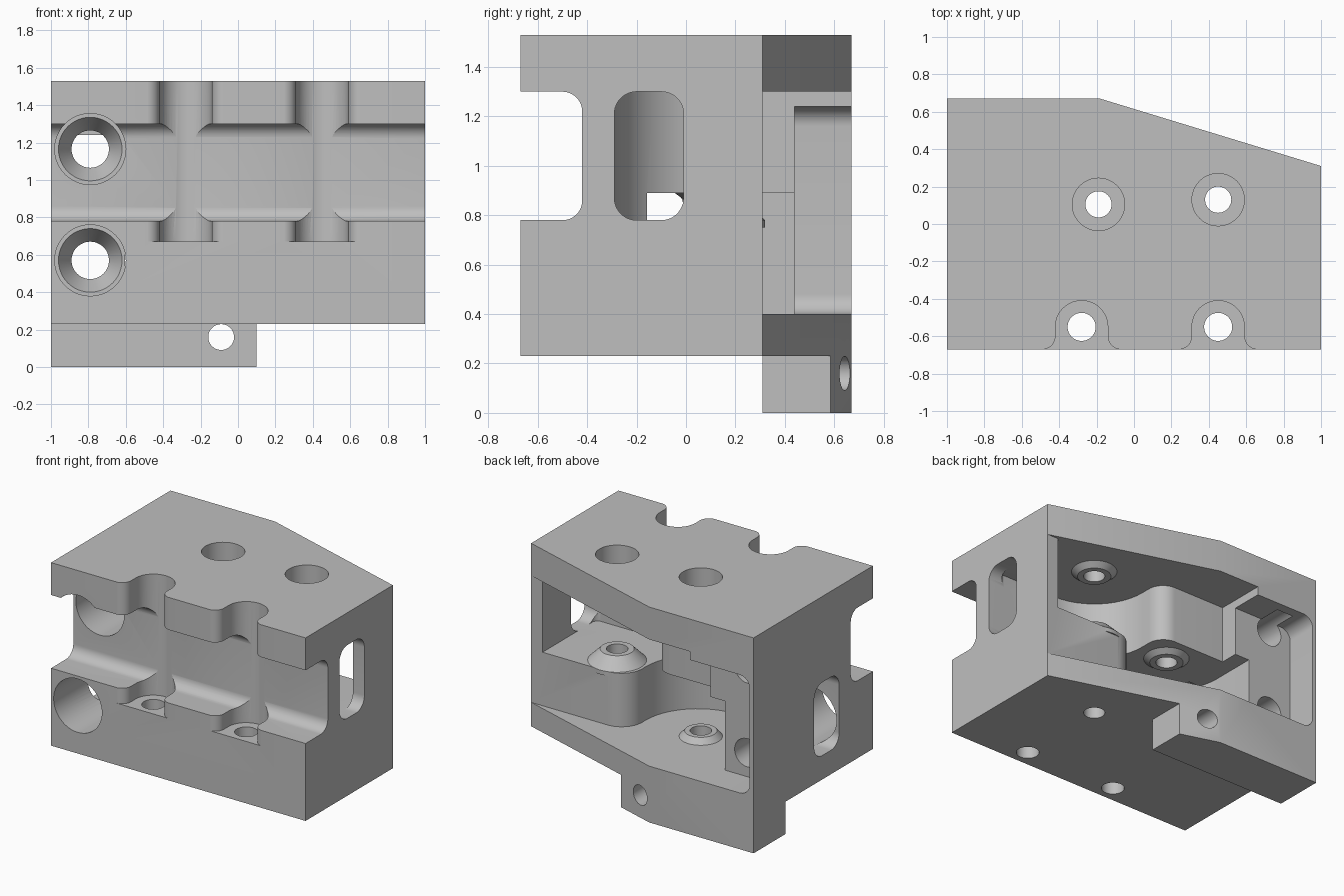
import bpy, bmesh, math
from mathutils import Vector, Matrix

if "Cube" in bpy.data.objects:
    bpy.data.objects.remove(bpy.data.objects["Cube"])

grey = bpy.data.materials.new("machined grey")
grey.use_nodes = True
colour = (0.52, 0.52, 0.52, 1)
grey.diffuse_color = colour
grey.node_tree.nodes["Principled BSDF"].inputs["Base Color"].default_value = colour


def rounded(points, steps=12):
    """Outline with each (a, b, radius) corner turned into an arc."""
    out = []
    n = len(points)
    for i, p in enumerate(points):
        c = Vector(p[:2])
        r = p[2] if len(p) > 2 else 0
        if r == 0:
            out.append(c)
            continue
        u = (Vector(points[i - 1][:2]) - c).normalized()
        v = (Vector(points[(i + 1) % n][:2]) - c).normalized()
        half = u.angle(v) / 2
        centre = c + (u + v).normalized() * (r / math.sin(half))
        start = c + u * (r / math.tan(half)) - centre
        end = c + v * (r / math.tan(half)) - centre
        for k in range(steps + 1):
            t = k / steps
            s = math.pi - 2 * half
            out.append(centre + (start * math.sin((1 - t) * s) + end * math.sin(t * s)) / math.sin(s))
    return out


def make(name, bm):
    bmesh.ops.remove_doubles(bm, verts=bm.verts, dist=0.0001)
    bmesh.ops.recalc_face_normals(bm, faces=bm.faces)
    mesh = bpy.data.meshes.new(name)
    bm.to_mesh(mesh)
    bm.free()
    mesh.materials.append(grey)
    obj = bpy.data.objects.new(name, mesh)
    bpy.context.collection.objects.link(obj)
    return obj


def prism(name, points, lo, hi, axis="z"):
    """Rounded outline pushed from lo to hi along an axis."""
    place = {"x": lambda p: (lo, p.x, p.y),
             "y": lambda p: (p.x, lo, p.y),
             "z": lambda p: (p.x, p.y, lo)}[axis]
    bm = bmesh.new()
    face = bm.faces.new([bm.verts.new(place(p)) for p in rounded(points)])
    moved = bmesh.ops.extrude_face_region(bm, geom=[face])["geom"]
    push = Vector([hi - lo if a == axis else 0 for a in "xyz"])
    bmesh.ops.translate(bm, vec=push, verts=[g for g in moved if isinstance(g, bmesh.types.BMVert)])
    return make(name, bm)


def turned(name, centre, profile, axis="z", sides=48):
    """Solid of revolution from (radius, height) pairs, heights absolute."""
    bm = bmesh.new()
    rings = []
    for r, h in profile:
        ring = []
        for k in range(sides):
            a = 2 * math.pi * k / sides
            p, q = centre[0] + r * math.cos(a), centre[1] + r * math.sin(a)
            ring.append(bm.verts.new((p, q, h) if axis == "z" else (p, h, q)))
        rings.append(ring)
    for low, high in zip(rings, rings[1:]):
        for k in range(sides):
            j = (k + 1) % sides
            bm.faces.new((low[k], low[j], high[j], high[k]))
    bm.faces.new(rings[0])
    bm.faces.new(rings[-1])
    return make(name, bm)


def combine(tool, operation="DIFFERENCE"):
    mod = body.modifiers.new("combine", "BOOLEAN")
    mod.operation = operation
    mod.solver = "EXACT"
    mod.object = tool
    bpy.context.view_layer.objects.active = body
    bpy.ops.object.modifier_apply(modifier=mod.name)
    bpy.data.objects.remove(tool)


def box(a, b, c, d, r=0):
    return [(a, c, r), (b, c, r), (b, d, r), (a, d, r)]


# Block with one slanted rear corner
body = prism("bracket_block", [(-1, -0.67), (1, -0.67), (1, 0.31), (-0.18, 0.67), (-1, 0.67)], 0, 1.53)

# Underside cut away, leaving the rear foot
combine(prism("foot_cut", [(-1.1, -0.8), (1.1, -0.8), (1.1, 0.8), (0.1, 0.8), (0.1, 0.31), (-1.1, 0.31)], -0.1, 0.23))

# Front channel with rounded inner corners
combine(prism("channel_cut", [(-0.9, 0.78), (-0.42, 0.78, 0.08), (-0.42, 1.3, 0.08), (-0.9, 1.3)], -1.2, 1.2, "x"))

# Upper and lower rear pockets
combine(prism("upper_pocket", [
    (0.03, 0.31, 0.12), (0.03, -0.29, 0.41), (0.91, -0.29, 0.04), (0.91, 0.31),
    (1.2, 0.31), (1.2, 0.9), (-0.5, 0.9), (-0.5, 0.31)], 0.78, 1.3))
combine(prism("lower_pocket", [
    (1.25, 0.31), (1.25, 0.95), (-0.615, 0.95), (-0.615, -0.3, 0.41),
    (0.24, -0.3, 0.41), (0.24, 0.31, 0.16)], 0.4, 0.89))

# Recess behind the mounting column
combine(prism("rear_recess", [
    (-0.97, 0.4, 0.08), (-0.4, 0.4), (-0.4, 1.24), (-0.97, 1.24, 0.08)], 0.44, 1.0, "y"))

# Side slots
combine(prism("plus_x_slot", box(-0.29, -0.01, 0.78, 1.3, 0.09), 0.7, 1.2, "x"))
combine(prism("minus_x_slot", box(-0.29, -0.01, 0.4, 0.92, 0.09), -1.2, -0.5, "x"))

# Front mounting holes with tapered seats
for z in (1.165, 0.57):
    combine(turned("mounting_hole", (-0.79, z), [
        (0.19, -0.9), (0.19, 0.02), (0.17, 0.02), (0.1, 0.14), (0.1, 0.6)], "y"))

# Scalloped screw seats on the front edge
front = -0.6705
for x in (-0.28, 0.45):
    combine(prism("screw_scallop", [
        (x - 0.3, front), (x - 0.14, front, 0.07), (x - 0.14, -0.41, 0.139),
        (x + 0.14, -0.41, 0.139), (x + 0.14, front, 0.07), (x + 0.3, front),
        (x + 0.3, -0.9), (x - 0.3, -0.9)], 0.67, 1.7))
    combine(turned("screw_hole", (x, -0.55), [(0.075, 0), (0.075, 0.9)]))

# Conical bosses on pocket floors and ceilings, with stepped through holes
upper, lower = (0.45, 0.13), (-0.19, 0.105)
for centre, base, top, start, end in (
        (upper, 0.19, 0.11, 0.78, 0.86), (upper, 0.15, 0.11, 1.3, 1.265),
        (lower, 0.14, 0.105, 0.4, 0.44), (lower, 0.15, 0.11, 0.89, 0.86)):
    sink = start - math.copysign(0.03, end - start)
    combine(turned("boss", centre, [(base, sink), (base, start), (top, end)]), "UNION")
for centre, seat in ((upper, 1.4), (lower, 1.02)):
    combine(turned("through_hole", centre, [(0.07, -0.1), (0.07, seat), (0.14, seat), (0.14, 1.7)]))

# Cross hole in the foot
combine(turned("foot_hole", (-0.09, 0.16), [(0.069, 0.2), (0.069, 0.9)], "y"))

# Smooth curved walls, sharp edges
bpy.ops.object.select_all(action="DESELECT")
body.select_set(True)
bpy.context.view_layer.objects.active = body
bpy.ops.object.shade_smooth_by_angle(angle=math.radians(25))
